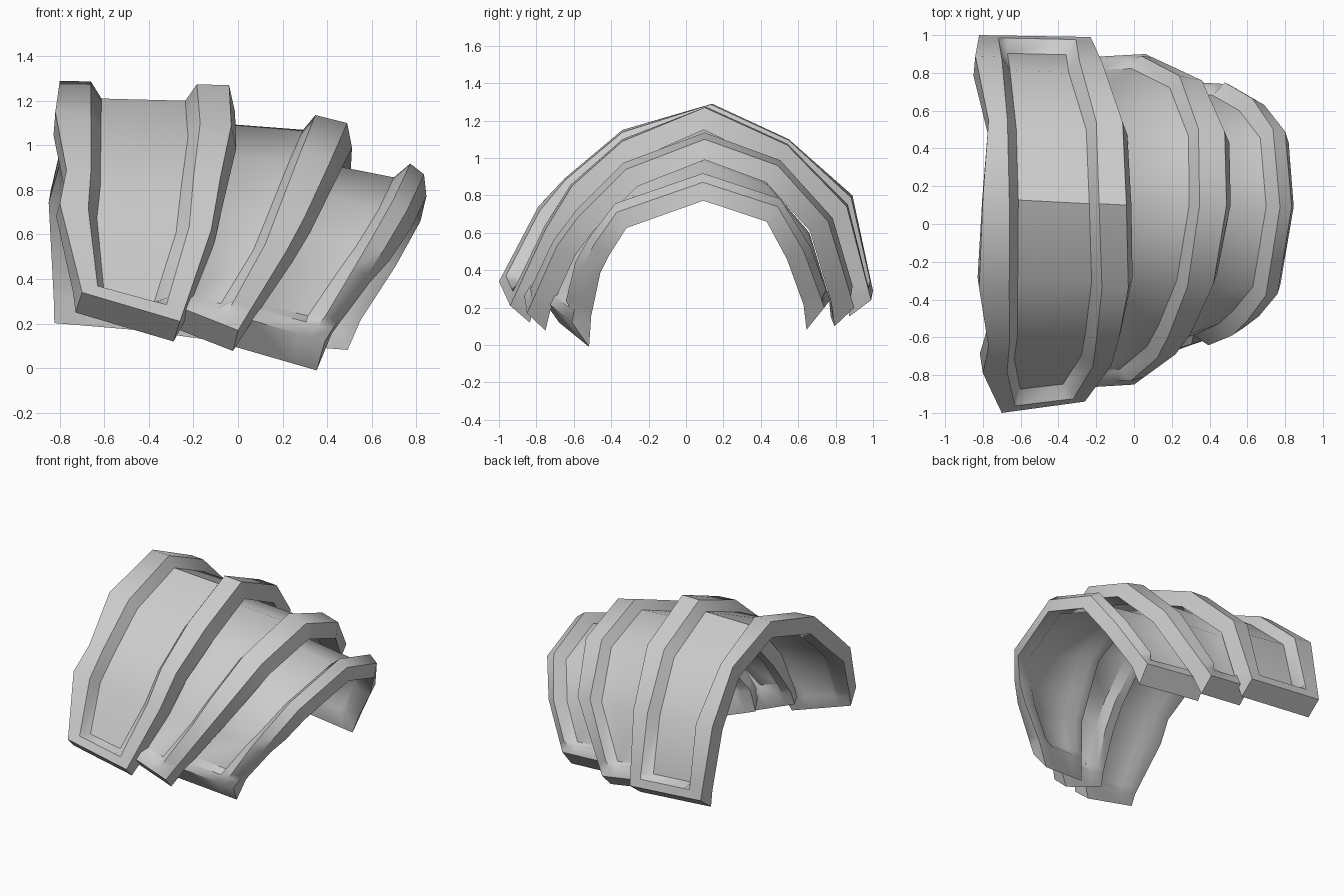
import bpy, bmesh, math
from mathutils import Vector

if "Cube" in bpy.data.objects:
    bpy.data.objects.remove(bpy.data.objects["Cube"])

metal = bpy.data.materials.new("plain_grey")
metal.diffuse_color = (0.6, 0.6, 0.6, 1)
metal.use_nodes = True
metal.node_tree.nodes["Principled BSDF"].inputs["Base Color"].default_value = metal.diffuse_color

SKIN = 0.015        # panel thickness


def normals(left, right):
    out = []
    for i in range(len(left)):
        a, b = max(i - 1, 0), min(i + 1, len(left) - 1)
        tangent = (left[b] + right[b]) - (left[a] + right[a])
        out.append((right[i] - left[i]).cross(tangent).normalized())
    return out


def with_end_rows(rows):
    """Add two rows next to each end for the end rim and its bevel."""
    def near(a, b, dist):
        t = dist / (b[0] - a[0]).length
        return tuple(p.lerp(q, t) for p, q in zip(a, b))
    first = [near(rows[0], rows[1], d) for d in (0.06, 0.10)]
    last = [near(rows[-1], rows[-2], d) for d in (0.10, 0.06)]
    return [rows[0]] + first + rows[1:-1] + last + [rows[-1]]


def plate(name, left, right, rim_left, rim_right, bevel, depth, lift, thick, drops):
    """Arched plate with a raised rim around a recessed panel."""
    left, right = [Vector(p) for p in left], [Vector(p) for p in right]
    rims = [Vector((a, b, 0)) for a, b in zip(rim_left, rim_right)]
    rows = with_end_rows(list(zip(left, right, normals(left, right), rims)))
    n = len(rows)
    bm = bmesh.new()
    outer, inner = [], []
    for i, (l, r, nrm, rim) in enumerate(rows):
        nrm = nrm.normalized()
        width = (r - l).length
        a, b, bev = rim.x / width, rim.y / width, bevel / width
        end = i in (0, n - 1)
        o_row, i_row = [], []
        for j, u in enumerate((0, a, a + bev, 1 - b - bev, 1 - b, 1)):
            p = l.lerp(r, u)
            panel = j in (2, 3) and 2 <= i <= n - 3
            q = p - nrm * (depth + SKIN if panel else thick)
            if panel:
                p = p - nrm * depth
            elif j == 4 and 2 <= i <= n - 3:
                p = p + nrm * lift
            if end:
                q.z -= drops[0] if i == 0 else drops[1]
            elif j == 5:
                q.x += 0.03
            o_row.append(bm.verts.new(p))
            i_row.append(bm.verts.new(q))
        outer.append(o_row)
        inner.append(i_row)
    # outer and inner skins
    for grid in (outer, inner):
        for i in range(n - 1):
            for j in range(5):
                bm.faces.new((grid[i][j], grid[i][j + 1],
                              grid[i + 1][j + 1], grid[i + 1][j]))
    # border walls
    for i in range(n - 1):
        for j in (0, 5):
            bm.faces.new((outer[i][j], outer[i + 1][j],
                          inner[i + 1][j], inner[i][j]))
    for j in range(5):
        for i in (0, n - 1):
            bm.faces.new((outer[i][j], outer[i][j + 1],
                          inner[i][j + 1], inner[i][j]))
    bmesh.ops.recalc_face_normals(bm, faces=bm.faces)
    mesh = bpy.data.meshes.new(name)
    bm.to_mesh(mesh)
    bm.free()
    mesh.materials.append(metal)
    ob = bpy.data.objects.new(name, mesh)
    bpy.context.collection.objects.link(ob)
    bpy.ops.object.select_all(action='DESELECT')
    ob.select_set(True)
    bpy.context.view_layer.objects.active = ob
    bpy.ops.object.shade_smooth_by_angle(angle=math.radians(44))


wide = [0.08, 0.10, 0.12, 0.14, 0.145, 0.14, 0.12, 0.08]
slim = [0.07] * 8

# edges run from the front end over the top to the back end
plate("upper_plate",
      [(-0.70, -1.0, 0.34), (-0.80, -0.79, 0.74), (-0.77, -0.65, 0.89),
       (-0.82, -0.34, 1.15), (-0.80, 0.14, 1.29), (-0.77, 0.55, 1.10),
       (-0.84, 0.89, 0.80), (-0.82, 1.0, 0.29)],
      [(-0.26, -0.94, 0.21), (-0.12, -0.75, 0.62), (-0.08, -0.61, 0.85),
       (-0.03, -0.34, 1.09), (-0.04, 0.10, 1.27), (-0.06, 0.54, 1.07),
       (-0.17, 0.86, 0.74), (-0.23, 0.99, 0.24)],
      [0.08, 0.13, 0.11, 0.16, 0.14, 0.10, 0.14, 0.10], wide,
      0.05, 0.075, 0.0, 0.12, (0.04, 0.06))
plate("middle_plate",
      [(-0.33, -0.87, 0.30), (-0.30, -0.68, 0.61), (-0.28, -0.54, 0.78),
       (-0.28, -0.32, 1.01), (-0.30, 0.10, 1.16), (-0.28, 0.49, 1.00),
       (-0.28, 0.77, 0.70), (-0.30, 0.88, 0.25)],
      [(0.00, -0.85, 0.17), (0.22, -0.69, 0.53), (0.30, -0.58, 0.68),
       (0.42, -0.32, 0.94), (0.49, 0.10, 1.10), (0.48, 0.49, 0.96),
       (0.36, 0.76, 0.66), (0.06, 0.90, 0.20)],
      slim, wide, 0.05, 0.045, 0.025, 0.11, (0.05, 0.07))
plate("lower_plate",
      [(-0.06, -0.77, 0.25), (0.04, -0.62, 0.52), (0.08, -0.48, 0.67),
       (0.14, -0.28, 0.87), (0.18, 0.10, 1.00), (0.17, 0.43, 0.87),
       (0.12, 0.66, 0.60), (0.00, 0.77, 0.24)],
      [(0.39, -0.61, 0.12), (0.58, -0.55, 0.42), (0.66, -0.49, 0.54),
       (0.76, -0.37, 0.71), (0.835, 0.09, 0.87), (0.80, 0.49, 0.74),
       (0.69, 0.63, 0.50), (0.50, 0.74, 0.20)],
      slim, slim, 0.06, 0.04, 0.035, 0.10, (0.115, 0.09))
